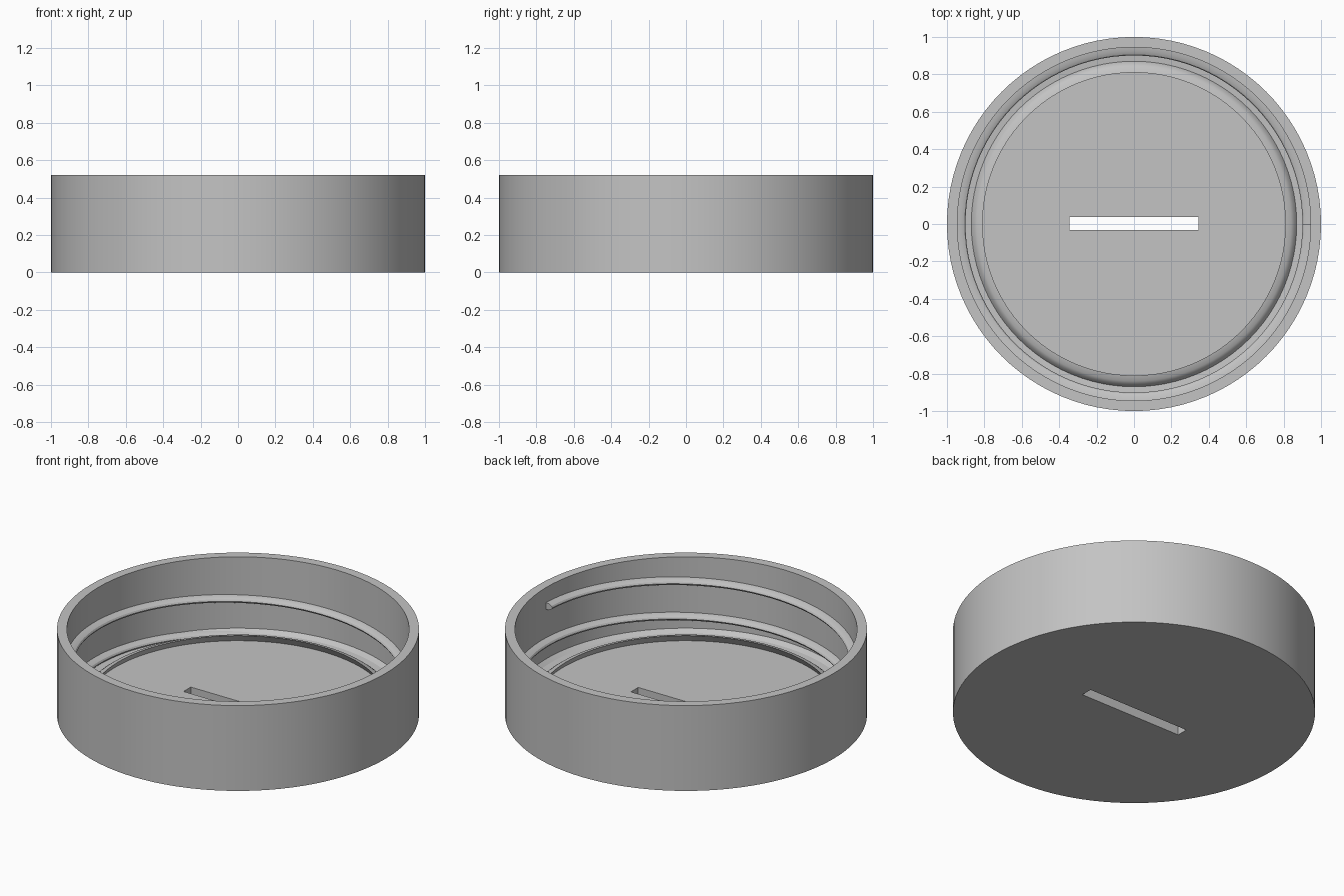
import bpy, bmesh, math

if "Cube" in bpy.data.objects:
    bpy.data.objects.remove(bpy.data.objects["Cube"])

grey = bpy.data.materials.new("plain grey")
grey.diffuse_color = (0.55, 0.55, 0.55, 1)
grey.use_nodes = True
grey.node_tree.nodes["Principled BSDF"].inputs["Base Color"].default_value = grey.diffuse_color


def make(name, rings, wrap, closed_profile=False):
    """Skin a list of rings (each a list of points) into a mesh object."""
    bm = bmesh.new()
    rows = [[bm.verts.new(p) for p in ring] for ring in rings]
    n, m = len(rows), len(rows[0])
    for i in range(n if wrap else n - 1):
        a, b = rows[i], rows[(i + 1) % n]
        for j in range(m if closed_profile else m - 1):
            k = (j + 1) % m
            bm.faces.new((a[j], b[j], b[k], a[k]))
    if not wrap:  # end caps of an open sweep
        bm.faces.new(rows[0])
        bm.faces.new(rows[-1])
    bmesh.ops.remove_doubles(bm, verts=bm.verts, dist=1e-5)
    bmesh.ops.recalc_face_normals(bm, faces=bm.faces)
    mesh = bpy.data.meshes.new(name)
    bm.to_mesh(mesh)
    bm.free()
    obj = bpy.data.objects.new(name, mesh)
    bpy.context.collection.objects.link(obj)
    mesh.materials.append(grey)
    return obj


def smooth(obj):
    bpy.ops.object.select_all(action='DESELECT')
    obj.select_set(True)
    bpy.context.view_layer.objects.active = obj
    bpy.ops.object.shade_smooth_by_angle(angle=math.radians(30))


def ring(profile, ang, dz=0.0):
    return [(r * math.cos(ang), r * math.sin(ang), z + dz) for r, z in profile]


# lid body: floor, leaning sealing lip, rounded corner and wall, turned on z
FLOOR = 0.06
profile = [(0, 0), (1, 0), (1, 0.52), (0.945, 0.52), (0.945, 0.085),
           (0.92, 0.065), (0.87, FLOOR), (0.857, 0.082), (0.84, 0.095),
           (0.81, 0.102), (0.835, FLOOR), (0, FLOOR)]
SIDES = 96
body = make("lid_body",
            [ring(profile, 2 * math.pi * i / SIDES) for i in range(SIDES)], True)

# slot cut through the floor
bpy.ops.mesh.primitive_cube_add(size=1, location=(0, 0.003, 0.03))
cutter = bpy.context.object
cutter.name = "slot_cutter"
cutter.scale = (0.69, 0.07, 0.3)
cutter.hide_render = True
cutter.hide_viewport = False
cutter.data.materials.append(grey)
cut = body.modifiers.new("slot", 'BOOLEAN')
cut.object = cutter
cut.operation = 'DIFFERENCE'
cut.solver = 'EXACT'
bpy.context.view_layer.objects.active = body
bpy.ops.object.modifier_apply(modifier=cut.name)
bpy.data.objects.remove(cutter, do_unlink=True)
smooth(body)

# inner screw thread: rounded rib climbing counter-clockwise to its end at +x
PITCH, TURNS, TOP = 0.215, 1.7, 0.408
rib = [(0.955, 0.022), (0.925, 0.019), (0.907, 0.010), (0.901, 0.0),
       (0.907, -0.010), (0.925, -0.019), (0.955, -0.022)]
steps = int(TURNS * SIDES)
thread = make("screw_thread",
              [ring(rib, -2 * math.pi * i / SIDES, TOP - PITCH * i / SIDES)
               for i in range(steps + 1)], False, True)
smooth(thread)
